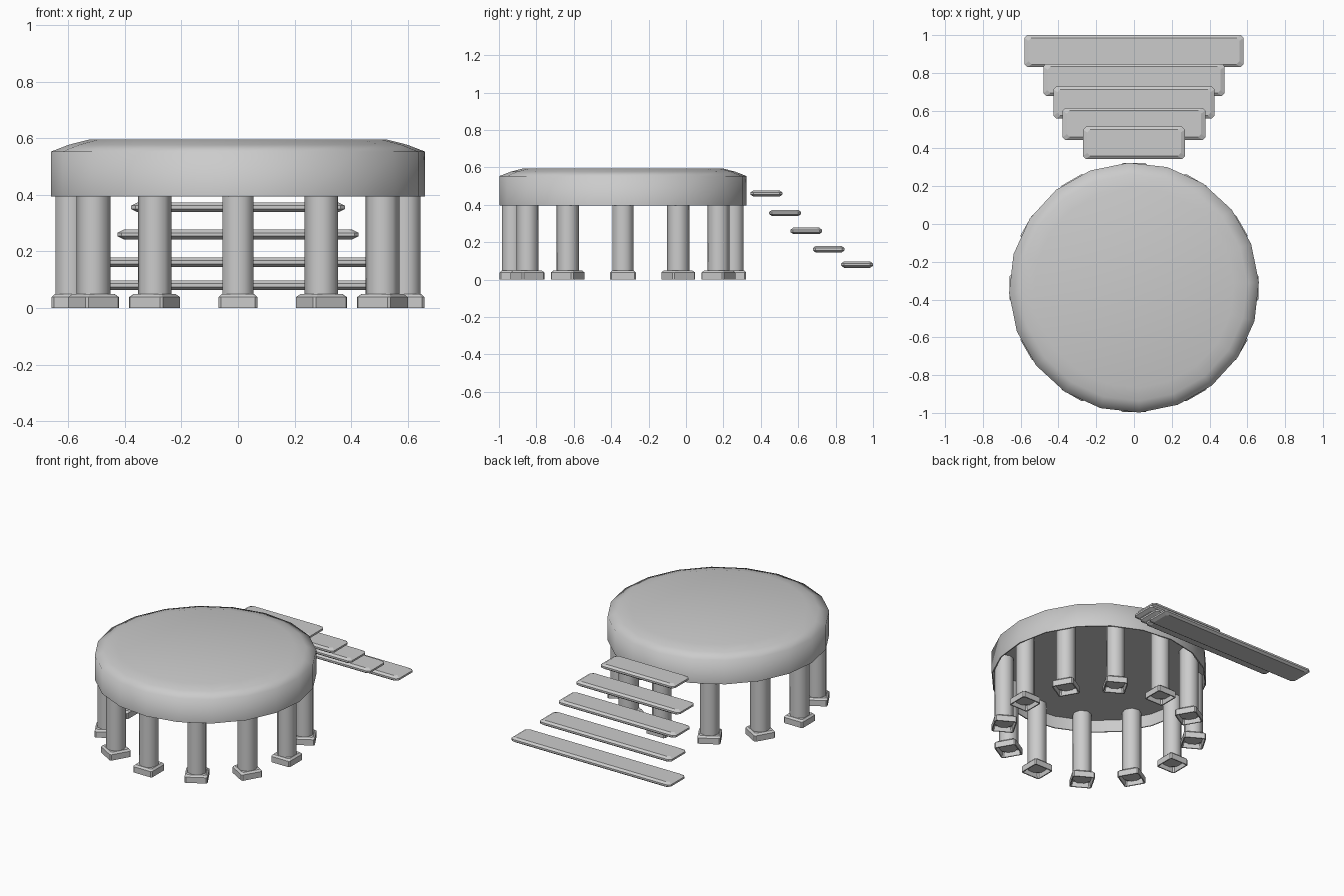
import bpy, bmesh
from math import sin, cos, radians, pi
from mathutils import Matrix

if "Cube" in bpy.data.objects:
    bpy.data.objects.remove(bpy.data.objects["Cube"])


def stack(name, rings, matrix=Matrix(), cap_bottom=True, smooth=None):
    """Skin a series of equal-length point rings into one mesh object."""
    bm = bmesh.new()
    loops = [[bm.verts.new(p) for p in ring] for ring in rings]
    n = len(loops[0])
    for a, b in zip(loops, loops[1:]):
        for i in range(n):
            j = (i + 1) % n
            bm.faces.new((a[i], a[j], b[j], b[i]))
    bm.faces.new(loops[-1])
    if cap_bottom:
        bm.faces.new(loops[0][::-1])
    bmesh.ops.recalc_face_normals(bm, faces=bm.faces)
    mesh = bpy.data.meshes.new(name)
    bm.to_mesh(mesh)
    bm.free()
    ob = bpy.data.objects.new(name, mesh)
    bpy.context.collection.objects.link(ob)
    ob.matrix_world = matrix
    if smooth:
        bpy.ops.object.select_all(action='DESELECT')
        ob.select_set(True)
        bpy.context.view_layer.objects.active = ob
        bpy.ops.object.shade_smooth_by_angle(angle=radians(smooth))
    return ob


def circle(r, z, n, turn=0.0):
    return [(r * cos(turn + 2 * pi * i / n), r * sin(turn + 2 * pi * i / n), z)
            for i in range(n)]


def octa_rect(hx, hy, z, c):
    """Rectangle with cut corners."""
    return [(hx, -hy + c, z), (hx, hy - c, z), (hx - c, hy, z), (-hx + c, hy, z),
            (-hx, hy - c, z), (-hx, -hy + c, z), (-hx + c, -hy, z), (hx - c, -hy, z)]


CENTRE = Matrix.Translation((0, -0.337, 0))

# Round platform: recessed underside, straight wall, sloped rim
profile = [(0.652, 0.475), (0.655, 0.395), (0.662, 0.395), (0.662, 0.553),
           (0.60, 0.577), (0.53, 0.595)]
stack("platform", [circle(r, z, 20, radians(2.5)) for r, z in profile],
      CENTRE, smooth=80)

# Ring of twelve columns on square, hollow plinths
for k in range(12):
    m = CENTRE @ Matrix.Rotation(k * pi / 6, 4, 'Z') @ Matrix.Translation((0.59, 0, 0))
    stack(f"column_{k + 1}", [circle(0.060, z, 8, pi / 8) for z in (0.025, 0.478)],
          m, smooth=50)
    stack(f"plinth_{k + 1}",
          [octa_rect(h, h, z, 0.008) for h, z in ((0.056, 0.032), (0.062, 0.0), (0.069, 0.0),
                                                  (0.069, 0.038), (0.058, 0.049))], m)

# Floating stair treads widening toward the ground: half width, y centre, z centre
treads = [(0.27, 0.43, 0.46), (0.378, 0.53, 0.356), (0.427, 0.643, 0.26),
          (0.48, 0.763, 0.162), (0.58, 0.915, 0.08)]
for k, (hx, y, z) in enumerate(treads):
    rings = [octa_rect(hx - i, 0.085 - i * 0.7, dz, 0.015)
             for i, dz in ((0.022, -0.017), (0, -0.006), (0, 0.006), (0.022, 0.017))]
    stack(f"stair_tread_{k + 1}", rings, Matrix.Translation((0, y, z)))
